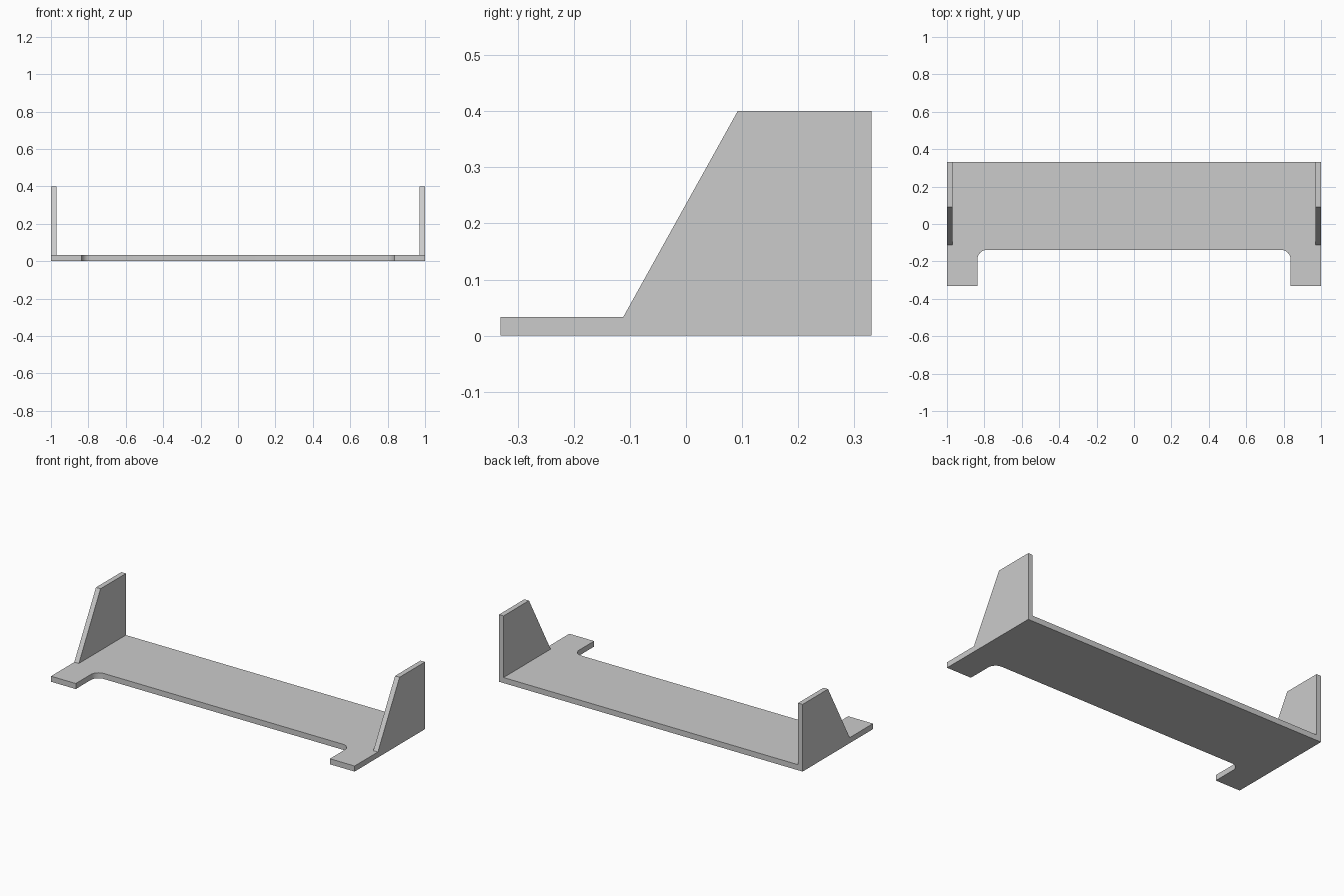
import bpy, bmesh
from math import sin, cos, pi
from mathutils import Vector

cube = bpy.data.objects.get("Cube")
if cube:
    bpy.data.objects.remove(cube, do_unlink=True)

HALF_X, HALF_Y, HEIGHT = 1.0, 0.331, 0.4
BASE_T, WALL_T = 0.033, 0.03
NOTCH_X, NOTCH_Y, FILLET = 0.837, -0.139, 0.05

grey = bpy.data.materials.new("light grey")
grey.use_nodes = True
colour = (0.6, 0.6, 0.6, 1)
grey.diffuse_color = colour
grey.node_tree.nodes["Principled BSDF"].inputs["Base Color"].default_value = colour


def extrude_profile(name, points, direction):
    """Solid made by pushing a flat outline along a direction."""
    bm = bmesh.new()
    face = bm.faces.new([bm.verts.new(p) for p in points])
    result = bmesh.ops.extrude_face_region(bm, geom=[face], use_keep_orig=True)
    moved = [v for v in result["geom"] if isinstance(v, bmesh.types.BMVert)]
    bmesh.ops.translate(bm, verts=moved, vec=Vector(direction))
    bmesh.ops.recalc_face_normals(bm, faces=bm.faces)
    mesh = bpy.data.meshes.new(name)
    bm.to_mesh(mesh)
    bm.free()
    mesh.materials.append(grey)
    obj = bpy.data.objects.new(name, mesh)
    bpy.context.collection.objects.link(obj)
    return obj


# Base plate with two front feet and rounded inner notch corners
STEPS = 8
fillet = [(NOTCH_X - FILLET + FILLET * cos(a), NOTCH_Y - FILLET + FILLET * sin(a))
          for a in (i * pi / 2 / STEPS for i in range(STEPS + 1))]
left_side = [(HALF_X, HALF_Y), (HALF_X, -HALF_Y), (NOTCH_X, -HALF_Y)] + fillet
outline = left_side + [(-x, y) for x, y in reversed(left_side)]
base = extrude_profile("base_plate", [(x, y, 0) for x, y in outline], (0, 0, BASE_T))
bpy.context.view_layer.objects.active = base
base.select_set(True)
bpy.ops.object.shade_smooth_by_angle()

# Sloped end walls standing on the plate
wall = [(-0.112, BASE_T), (HALF_Y, BASE_T), (HALF_Y, HEIGHT), (0.092, HEIGHT)]
for name, x in (("left_end_wall", HALF_X - WALL_T), ("right_end_wall", -HALF_X)):
    extrude_profile(name, [(x, y, z) for y, z in wall], (WALL_T, 0, 0))
